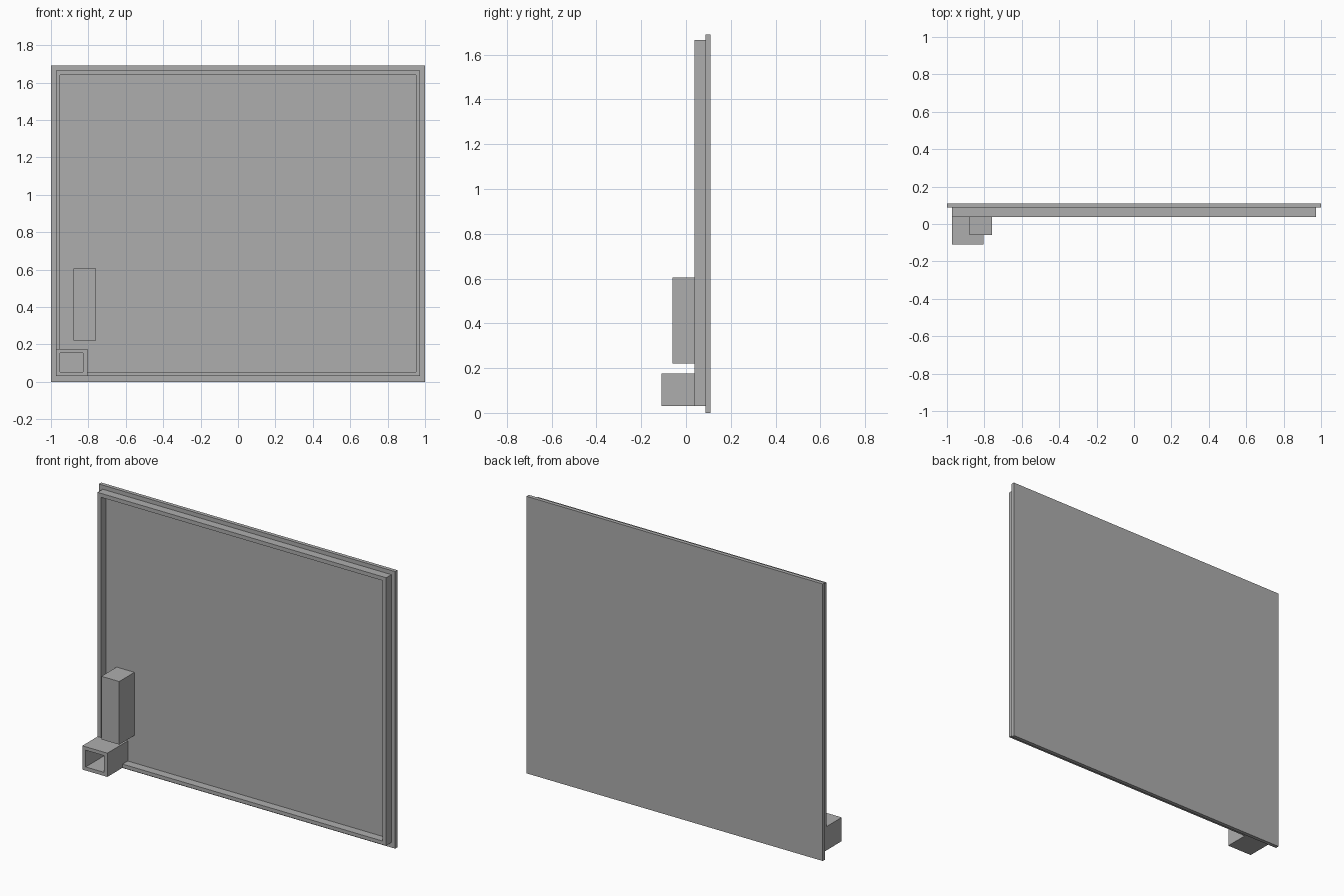
import bpy
import bmesh

cube = bpy.data.objects.get("Cube")
if cube:
    bpy.data.objects.remove(cube, do_unlink=True)

grey = bpy.data.materials.new("plain_grey")
grey.use_nodes = True
grey.diffuse_color = (0.42, 0.42, 0.42, 1)
grey.node_tree.nodes["Principled BSDF"].inputs["Base Color"].default_value = (0.42, 0.42, 0.42, 1)


def finish(name, bm):
    bmesh.ops.recalc_face_normals(bm, faces=bm.faces)
    mesh = bpy.data.meshes.new(name)
    bm.to_mesh(mesh)
    bm.free()
    mesh.materials.append(grey)
    obj = bpy.data.objects.new(name, mesh)
    bpy.context.collection.objects.link(obj)
    return obj


def rectangle(bm, x, z, y):
    corners = ((x[0], z[0]), (x[1], z[0]), (x[1], z[1]), (x[0], z[1]))
    return [bm.verts.new((cx, y, cz)) for cx, cz in corners]


def box(name, x, y, z):
    bm = bmesh.new()
    front, back = rectangle(bm, x, z, y[0]), rectangle(bm, x, z, y[1])
    bm.faces.new(front)
    bm.faces.new(back)
    for i in range(4):
        j = (i + 1) % 4
        bm.faces.new((front[i], front[j], back[j], back[i]))
    return finish(name, bm)


def open_frame(name, x, z, inner_x, inner_z, y):
    """Rectangular tube running along y, open at both ends."""
    bm = bmesh.new()
    loops = [rectangle(bm, x, z, y[0]), rectangle(bm, inner_x, inner_z, y[0]),
             rectangle(bm, inner_x, inner_z, y[1]), rectangle(bm, x, z, y[1])]
    for k in range(4):
        a, b = loops[k], loops[(k + 1) % 4]
        for i in range(4):
            j = (i + 1) % 4
            bm.faces.new((a[i], a[j], b[j], b[i]))
    return finish(name, bm)


# Flat back panel
box("back_panel", (-1, 1), (0.087, 0.11), (0, 1.69))

# Raised rim set in from the panel edge
open_frame("rim", (-0.974, 0.974), (0.03, 1.665),
           (-0.951, 0.951), (0.052, 1.641), (0.037, 0.087))

# Square duct in the lower corner, open at the front
open_frame("corner_duct", (-0.974, -0.805), (0.03, 0.175),
           (-0.951, -0.828), (0.052, 0.154), (-0.11, 0.087))

# Solid upright block above the duct
box("upright_block", (-0.88, -0.76), (-0.06, 0.087), (0.22, 0.605))
